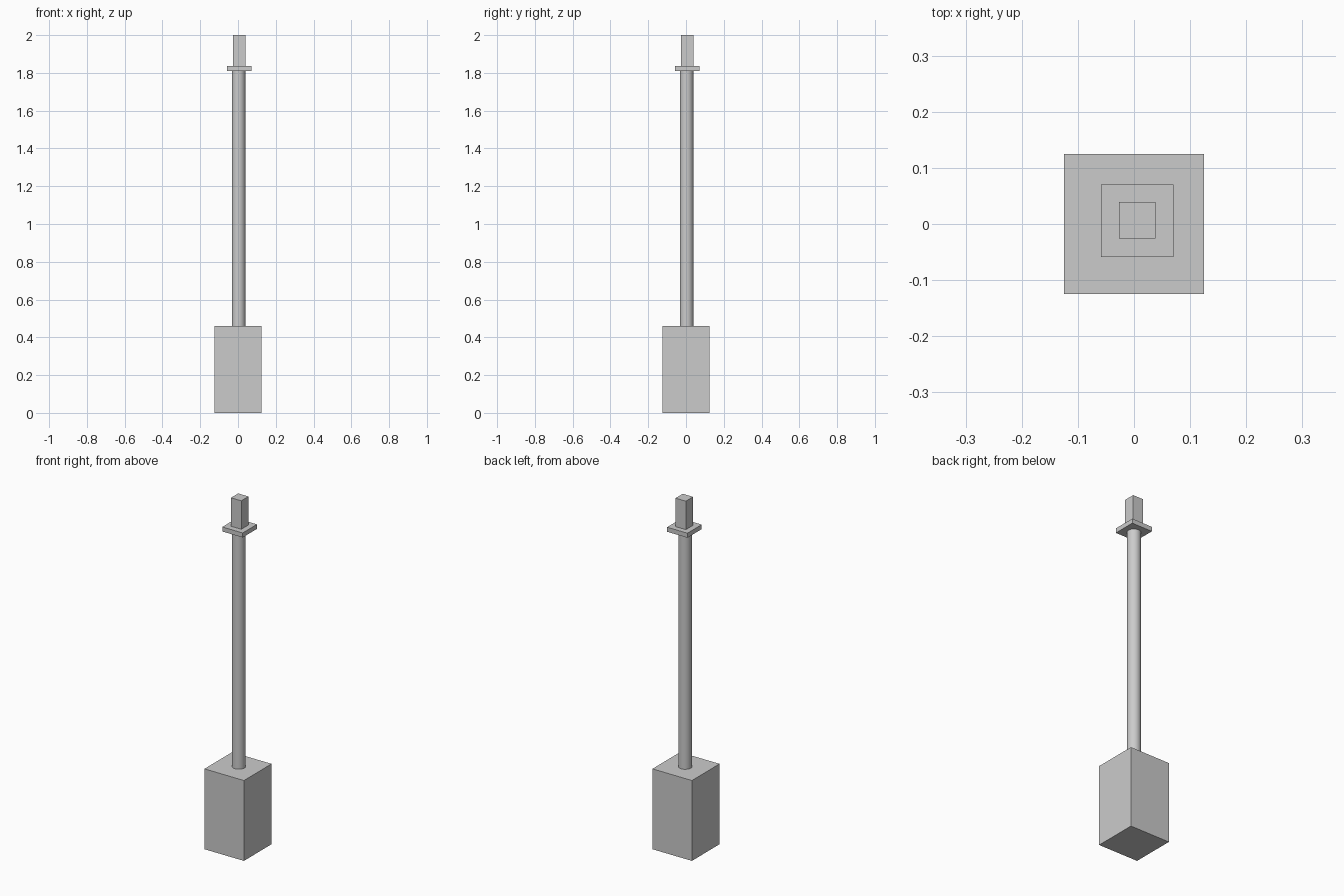
import bpy

if "Cube" in bpy.data.objects:
    bpy.data.objects.remove(bpy.data.objects["Cube"])


def box(name, center, width, z0, z1):
    """Square upright block between two heights."""
    bpy.ops.mesh.primitive_cube_add(size=1, location=(*center, (z0 + z1) / 2))
    ob = bpy.context.object
    ob.name = name
    ob.scale = (width, width, z1 - z0)
    bpy.ops.object.transform_apply(location=False, rotation=False, scale=True)
    return ob


# Heavy square base block
box("base_block", (0, 0), 0.25, 0.0, 0.46)

# Round pole standing on the base
z0, z1 = 0.46, 1.812
bpy.ops.mesh.primitive_cylinder_add(vertices=32, radius=0.036, depth=z1 - z0,
                                    location=(0.003, 0.003, (z0 + z1) / 2))
bpy.context.object.name = "pole"
bpy.ops.object.shade_smooth_by_angle()

# Collar plate and square tip, slightly off the base axis
box("collar_plate", (0.006, 0.006), 0.129, 1.811, 1.837)
box("top_post", (0.006, 0.007), 0.065, 1.837, 2.0)
